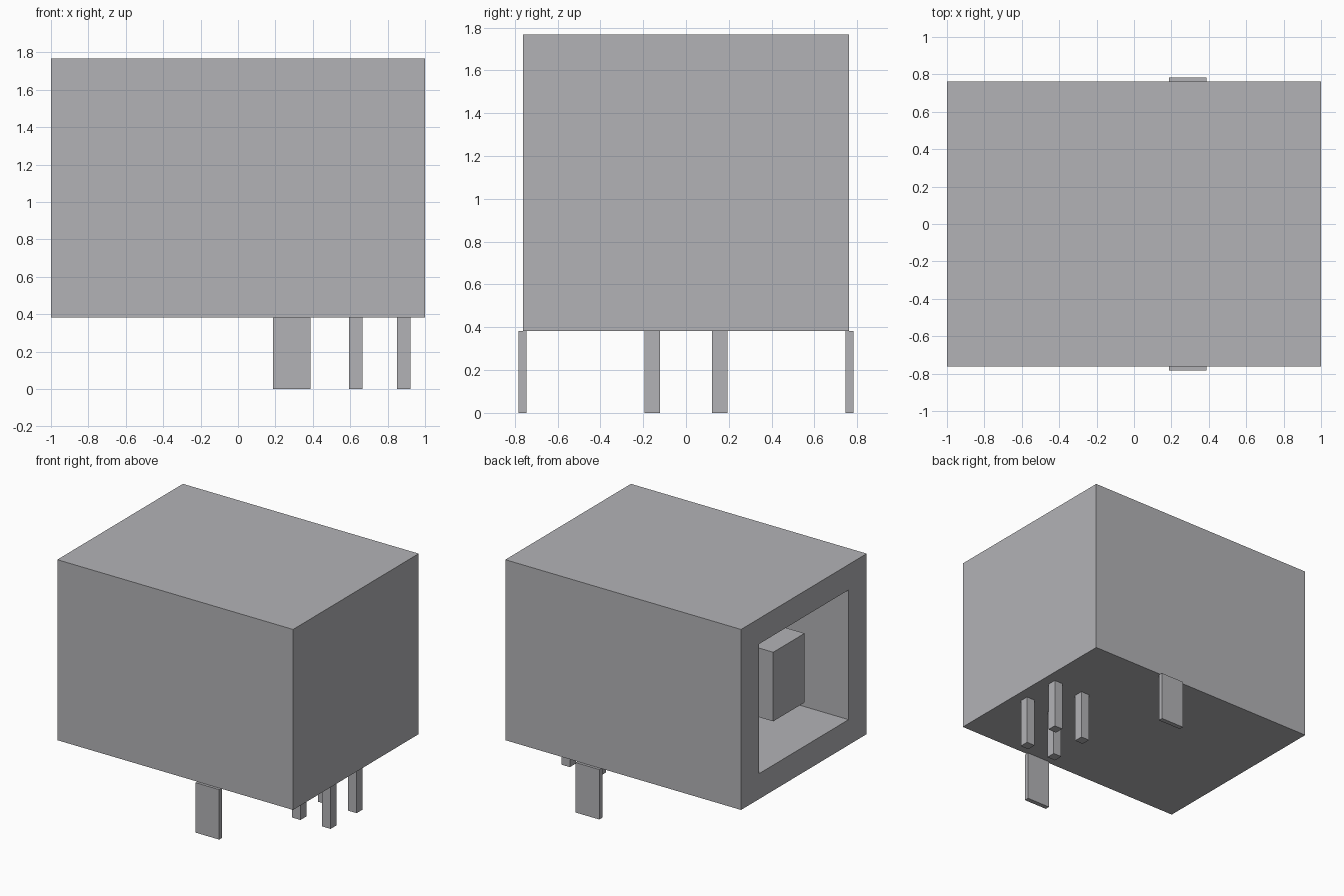
import bpy
import bmesh
from mathutils import Vector

cube = bpy.data.objects.get("Cube")
if cube:
    bpy.data.objects.remove(cube, do_unlink=True)

metal = bpy.data.materials.new("metal_grey")
colour = (0.45, 0.45, 0.47, 1)
metal.diffuse_color = colour
metal.use_nodes = True
metal.node_tree.nodes["Principled BSDF"].inputs["Base Color"].default_value = colour


def box_mesh(centre, size):
    bm = bmesh.new()
    bmesh.ops.create_cube(bm, size=1)
    bmesh.ops.scale(bm, vec=Vector(size), verts=bm.verts)
    bmesh.ops.translate(bm, vec=Vector(centre), verts=bm.verts)
    return bm


def finish(name, bm):
    bmesh.ops.recalc_face_normals(bm, faces=bm.faces)
    mesh = bpy.data.meshes.new(name)
    bm.to_mesh(mesh)
    bm.free()
    mesh.materials.append(metal)
    obj = bpy.data.objects.new(name, mesh)
    bpy.context.collection.objects.link(obj)
    return obj


BASE, TOP = 0.383, 1.767
MID = (BASE + TOP) / 2
CAVITY_DEPTH = 1.2

# Housing with a rectangular socket sunk into its -x end
bm = box_mesh((0, 0, MID), (2, 1.522, TOP - BASE))
mouth = min(bm.faces, key=lambda f: f.calc_center_median().x)
bmesh.ops.inset_individual(bm, faces=[mouth], thickness=0.1)
for v in mouth.verts:
    v.co.y = 0.541 if v.co.y > 0 else -0.541
    v.co.z = MID + (0.497 if v.co.z > MID else -0.497)
floor = bmesh.ops.extrude_discrete_faces(bm, faces=[mouth])["faces"][0]
bmesh.ops.translate(bm, vec=(CAVITY_DEPTH, 0, 0), verts=floor.verts)
finish("housing", bm)

# Contact block standing on the socket's inner wall
tip, root = -0.873, -1 + CAVITY_DEPTH
finish("contact_block", box_mesh(((tip + root) / 2, 0, MID), (root - tip, 0.38, 0.53)))

for side, label in ((-1, "front"), (1, "back")):
    # Wide mounting tab flush with the side wall
    finish(label + "_mounting_tab",
           box_mesh((0.288, side * 0.764, BASE / 2), (0.2, 0.036, BASE)))
    # Pair of square solder pins
    for x, place in ((0.63, "inner"), (0.885, "outer")):
        finish(f"{label}_{place}_pin",
               box_mesh((x, side * 0.158, BASE / 2), (0.072, 0.072, BASE)))
